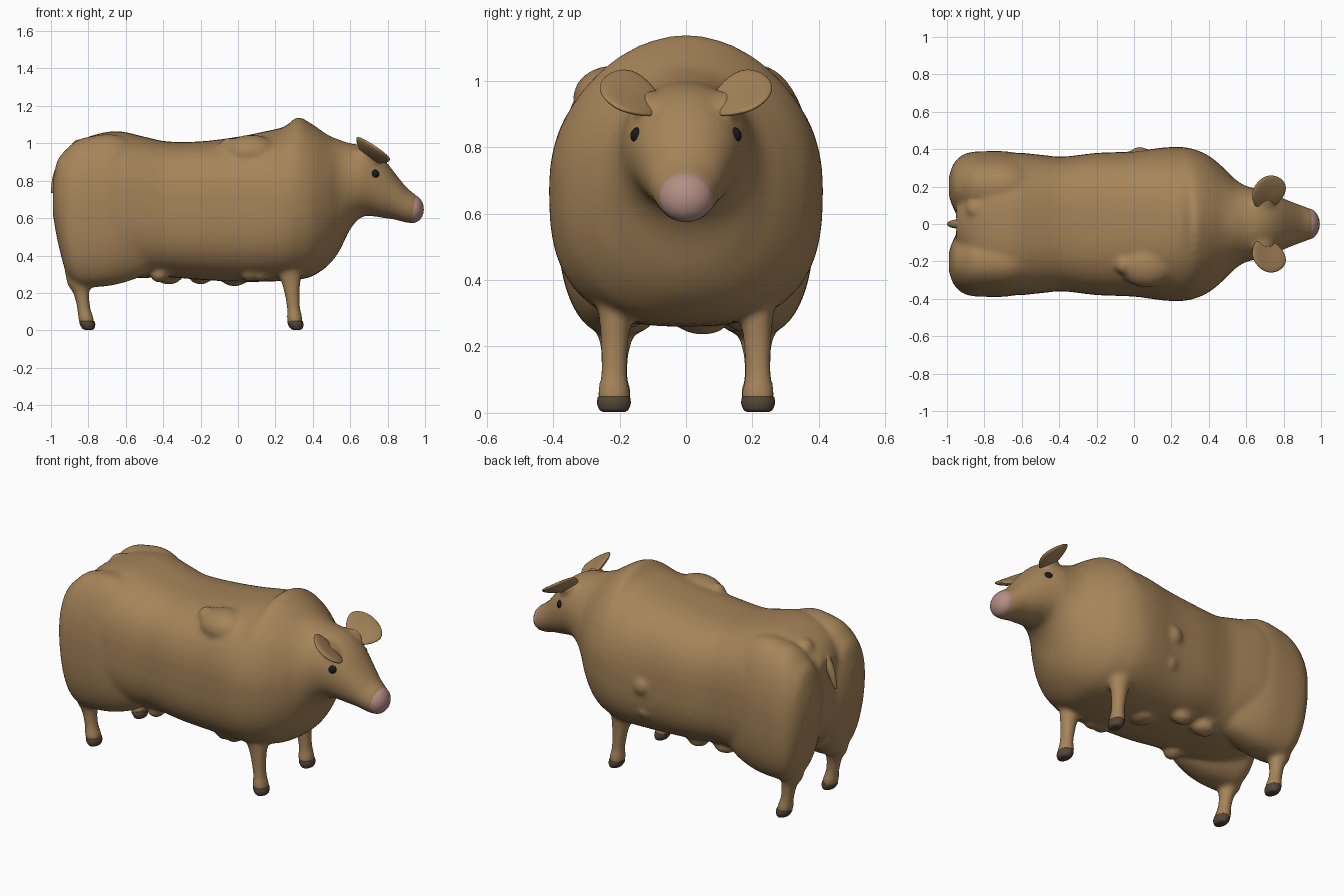
import bpy, bmesh, math
from mathutils import Vector, Matrix


def material(name, rgb):
    m = bpy.data.materials.new(name)
    m.diffuse_color = (*rgb, 1)
    return m


TAN = material("tan_hide", (0.38, 0.23, 0.10))
PINK = material("pink_nose", (0.45, 0.27, 0.23))
BLACK = material("black_eye", (0.01, 0.01, 0.01))
DARK = material("dark_hoof", (0.09, 0.06, 0.04))


def finish(name, bm, mat):
    bmesh.ops.recalc_face_normals(bm, faces=bm.faces)
    me = bpy.data.meshes.new(name)
    bm.to_mesh(me)
    bm.free()
    me.materials.append(mat)
    for p in me.polygons:
        p.use_smooth = True
    ob = bpy.data.objects.new(name, me)
    bpy.context.collection.objects.link(ob)
    return ob


def spline(rows, steps=4):
    """Catmull-Rom interpolation of table rows."""
    out = []
    for i in range(len(rows) - 1):
        quad = rows[max(i - 1, 0)], rows[i], rows[i + 1], rows[min(i + 2, len(rows) - 1)]
        for t in (s / steps for s in range(steps)):
            out.append([0.5 * (2 * b + (c - a) * t + (2 * a - 5 * b + 4 * c - d) * t * t
                               + (3 * b - a - 3 * c + d) * t ** 3) for a, b, c, d in zip(*quad)])
    return out + [list(rows[-1])]


def skin(bm, rings):
    loops = [[bm.verts.new(p) for p in r] for r in rings]
    n = len(loops[0])
    for a, b in zip(loops, loops[1:]):
        for i in range(n):
            bm.faces.new((a[i], a[(i + 1) % n], b[(i + 1) % n], b[i]))
    bm.faces.new(loops[0])
    bm.faces.new(loops[-1])


def sq(v, p):
    return math.copysign(abs(v) ** (2 / p), v)


ANG = [2 * math.pi * i / 48 for i in range(48)]


def barrel(bm, rows, y0=0.0):
    """Lengthwise loft; rows are x, half width, bottom, top, squareness above, below."""
    rings = []
    for x, w, lo, hi, pt, pb in spline(rows):
        ring = []
        for a in ANG:
            p = pt if math.sin(a) > 0 else pb
            ring.append((x, y0 + w * sq(math.cos(a), p),
                         (lo + hi) / 2 + (hi - lo) / 2 * sq(math.sin(a), p)))
        rings.append(ring)
    skin(bm, rings)


def column(bm, rows):
    """Upright loft; rows are z, x, y, x radius, y radius."""
    skin(bm, [[(x + rx * math.cos(a), y + ry * math.sin(a), z) for a in ANG[::2]]
              for z, x, y, rx, ry in spline(rows)])


def ball(bm, c, r, rot=Matrix.Identity(4)):
    bmesh.ops.create_uvsphere(bm, u_segments=28, v_segments=18, radius=1,
                              matrix=Matrix.Translation(c) @ rot @ Matrix.Diagonal((*r, 1)))


# body, neck and head
bm = bmesh.new()
barrel(bm, [(-0.95, 0.14, 0.52, 0.91, 2, 2), (-0.90, 0.25, 0.42, 0.975, 2.3, 2.3),
            (-0.80, 0.34, 0.35, 1.035, 2.6, 2.6), (-0.65, 0.38, 0.29, 1.065, 2.7, 2.7),
            (-0.50, 0.37, 0.28, 1.035, 2.7, 2.7), (-0.38, 0.36, 0.285, 1.01, 2.7, 2.7),
            (-0.20, 0.38, 0.27, 1.01, 2.7, 2.7), (0.0, 0.388, 0.26, 1.035, 2.6, 2.7),
            (0.15, 0.408, 0.26, 1.065, 2.4, 2.7), (0.25, 0.412, 0.265, 1.09, 2.15, 2.7),
            (0.32, 0.40, 0.27, 1.14, 1.9, 2.6), (0.40, 0.365, 0.29, 1.10, 1.95, 2.4),
            (0.48, 0.30, 0.345, 1.045, 2, 2.2), (0.54, 0.24, 0.42, 1.02, 2, 2.1),
            (0.60, 0.203, 0.54, 1.00, 2.1, 2.1), (0.66, 0.188, 0.605, 0.99, 2.1, 2.1),
            (0.72, 0.168, 0.61, 0.965, 2.1, 2.1), (0.78, 0.145, 0.60, 0.915, 2.1, 2.1),
            (0.84, 0.12, 0.592, 0.84, 2.1, 2.1), (0.90, 0.098, 0.575, 0.765, 2, 2),
            (0.95, 0.078, 0.575, 0.725, 2, 2), (0.98, 0.04, 0.61, 0.69, 2, 2)])

# haunches and legs
for s in (-1, 1):
    barrel(bm, [(-0.99, 0.05, 0.62, 0.80, 2, 2), (-0.965, 0.12, 0.48, 0.91, 2.1, 2.2),
                (-0.92, 0.165, 0.31, 0.965, 2.2, 2.4), (-0.87, 0.182, 0.245, 1.01, 2.2, 2.5),
                (-0.80, 0.187, 0.23, 1.035, 2.2, 2.5), (-0.65, 0.182, 0.245, 1.045, 2.2, 2.5),
                (-0.50, 0.13, 0.30, 0.95, 2.2, 2.4), (-0.42, 0.07, 0.40, 0.8, 2, 2)], s * 0.202)
    column(bm, [(0.42, 0.26, s * 0.20, 0.08, 0.08), (0.28, 0.28, s * 0.212, 0.058, 0.050),
                (0.22, 0.287, s * 0.215, 0.044, 0.044), (0.12, 0.297, s * 0.217, 0.036, 0.040),
                (0.06, 0.303, s * 0.217, 0.043, 0.050), (0.015, 0.308, s * 0.217, 0.035, 0.043)])
    column(bm, [(0.38, -0.85, s * 0.205, 0.085, 0.09), (0.25, -0.85, s * 0.21, 0.064, 0.06),
                (0.20, -0.838, s * 0.213, 0.044, 0.046), (0.12, -0.825, s * 0.215, 0.036, 0.040),
                (0.06, -0.812, s * 0.215, 0.043, 0.050), (0.015, -0.805, s * 0.215, 0.035, 0.043)])
    # ear roots
    ball(bm, (0.695, s * 0.115, 0.93), (0.065, 0.045, 0.032), Matrix.Rotation(0.55, 4, 'Y'))

# lumps on the back, flanks, belly and rump
for c, r in (((-0.05, -0.22, 0.985), (0.05, 0.05, 0.045)), ((0.07, -0.22, 0.95), (0.15, 0.12, 0.095)),
             ((0.03, 0.37, 0.62), (0.05, 0.045, 0.055)), ((0.03, 0.34, 0.46), (0.045, 0.04, 0.045)),
             ((-0.84, 0.08, 0.97), (0.06, 0.055, 0.055)), ((-0.91, 0.06, 0.88), (0.045, 0.04, 0.06)),
             ((-0.42, -0.17, 0.30), (0.05, 0.06, 0.045)), ((-0.37, 0.15, 0.285), (0.07, 0.06, 0.04)),
             ((-0.20, 0.17, 0.28), (0.06, 0.05, 0.035)), ((0.06, -0.19, 0.30), (0.05, 0.07, 0.04)),
             ((0.12, -0.20, 0.305), (0.05, 0.06, 0.045)), ((-0.02, 0.05, 0.265), (0.06, 0.07, 0.03))):
    ball(bm, c, r)
body = finish("body", bm, TAN)
rm = body.modifiers.new("blend", 'REMESH')
rm.mode = 'VOXEL'
rm.voxel_size = 0.013
rm.use_smooth_shade = True
sm = body.modifiers.new("soften", 'SMOOTH')
sm.factor = 0.5
sm.iterations = 9

# ears, cupped leaf discs
for s, side in ((-1, "right"), (1, "left")):
    a = Vector((0.82, s * 0.12, -0.54)).normalized()
    b = Vector((0.0, s * 0.90, 0.44))
    b = (b - a * b.dot(a)).normalized()
    n = a.cross(b) * s
    rot = Matrix((a, b, n)).transposed().to_4x4()
    bm = bmesh.new()
    ball(bm, (0, 0, 0), (0.106, 0.10, 0.02))
    for v in bm.verts:
        v.co.z += 1.5 * v.co.x ** 2 - 0.006
        v.co.x *= 1 + 2.0 * min(v.co.y, 0.03)
    bm.transform(Matrix.Translation((0.715, s * 0.164, 0.955)) @ rot)
    finish(side + "_ear", bm, TAN)

    # eyes
    bm = bmesh.new()
    ball(bm, (0.73, s * 0.142, 0.835), (0.025, 0.025, 0.025))
    finish(side + "_eye", bm, BLACK)

    # hooves
    for x, where in ((0.308, "front"), (-0.805, "hind")):
        bm = bmesh.new()
        column(bm, [(0.003, x + 0.006, s * 0.217, 0.02, 0.034), (0.010, x + 0.005, s * 0.217, 0.032, 0.044),
                    (0.03, x + 0.001, s * 0.217, 0.041, 0.051), (0.05, x - 0.003, s * 0.217, 0.041, 0.048)])
        finish(f"{where}_{side}_hoof", bm, DARK)

# nose
bm = bmesh.new()
ball(bm, (0.93, 0, 0.651), (0.063, 0.083, 0.077), Matrix.Rotation(math.radians(-8), 4, 'Y'))
finish("nose", bm, PINK)

# tail
bm = bmesh.new()
column(bm, [(0.92, -0.91, 0, 0.035, 0.028), (0.86, -0.95, 0, 0.028, 0.024),
            (0.80, -0.975, 0, 0.02, 0.018), (0.735, -0.994, 0, 0.006, 0.006)])
finish("tail", bm, TAN)
